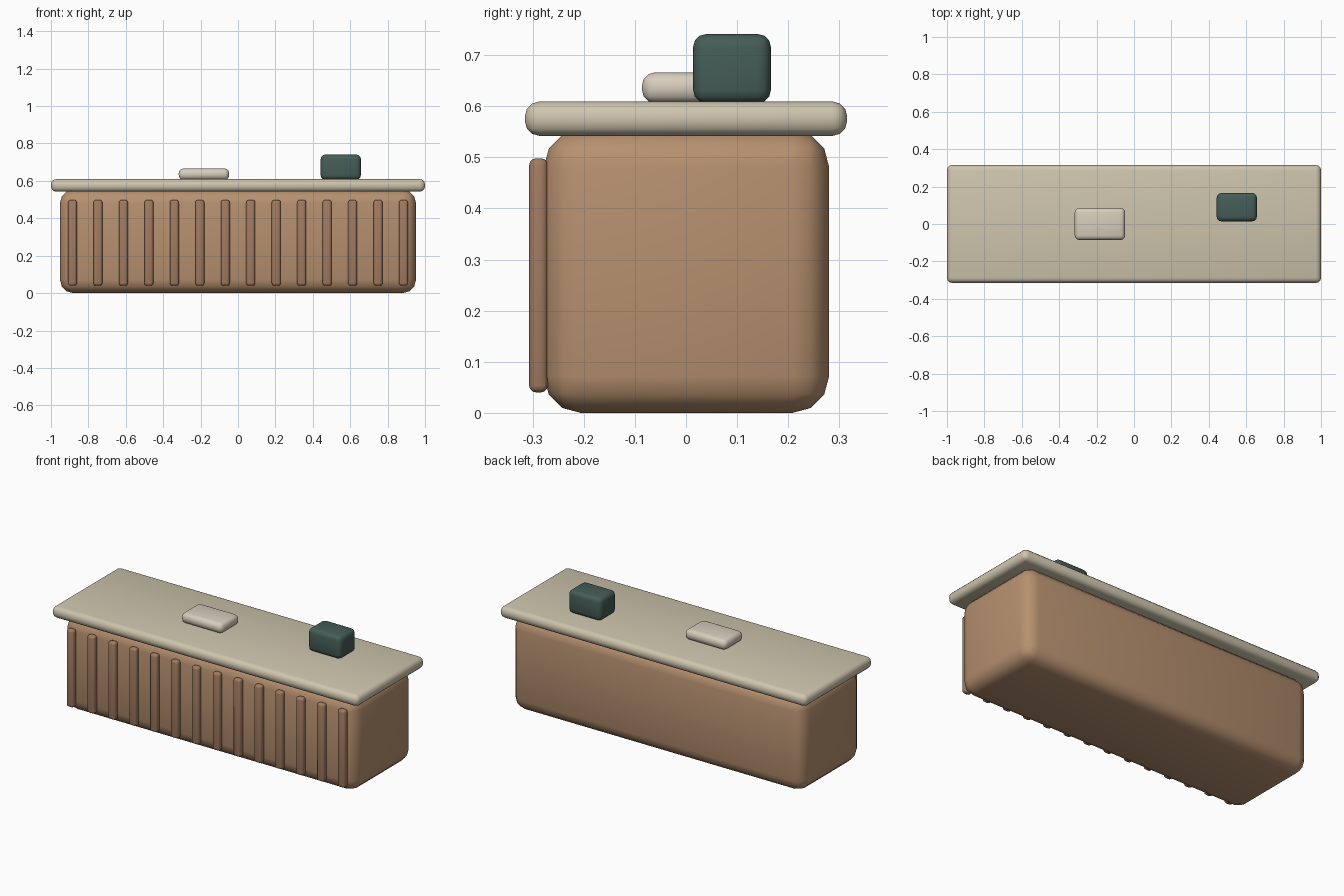
import bpy, math

if "Cube" in bpy.data.objects:
    bpy.data.objects.remove(bpy.data.objects["Cube"])


def material(name, color):
    m = bpy.data.materials.new(name)
    m.diffuse_color = (*color, 1)
    m.use_nodes = True
    m.node_tree.nodes["Principled BSDF"].inputs["Base Color"].default_value = m.diffuse_color
    return m


def rounded_box(name, x, y, z, bevel, mat, segments=3):
    """Box spanning the given (min, max) ranges with rounded edges."""
    spans = (x, y, z)
    bpy.ops.mesh.primitive_cube_add(size=1, location=[(a + b) / 2 for a, b in spans])
    ob = bpy.context.object
    ob.name = name
    ob.scale = [b - a for a, b in spans]
    bpy.ops.object.transform_apply(location=False, rotation=False, scale=True)
    mod = ob.modifiers.new("round", 'BEVEL')
    mod.width = bevel
    mod.segments = segments
    bpy.ops.object.modifier_apply(modifier=mod.name)
    bpy.ops.object.shade_smooth_by_angle(angle=math.radians(40))
    ob.data.materials.append(mat)
    return ob


wood = material("wood", (0.47, 0.28, 0.16))
slat_wood = material("slat_wood", (0.36, 0.20, 0.12))
stone = material("stone", (0.62, 0.56, 0.42))
cream = material("cream", (0.68, 0.61, 0.50))
green = material("green", (0.06, 0.11, 0.095))

# Counter body and overhanging top
rounded_box("counter_body", (-0.952, 0.952), (-0.278, 0.28), (0, 0.553), 0.072, wood)
rounded_box("counter_top", (-1, 1), (-0.315, 0.315), (0.542, 0.609), 0.028, stone)

# Row of vertical slats on the front
for i in range(14):
    x = -0.885 + i * 1.77 / 13
    rounded_box(f"front_slat_{i + 1}", (x - 0.024, x + 0.024), (-0.307, -0.27),
                (0.04, 0.498), 0.014, slat_wood)

# Items on the counter
rounded_box("tray", (-0.317, -0.047), (-0.086, 0.086), (0.606, 0.666), 0.025, cream)
rounded_box("small_box", (0.442, 0.657), (0.014, 0.166), (0.606, 0.741), 0.025, green)
